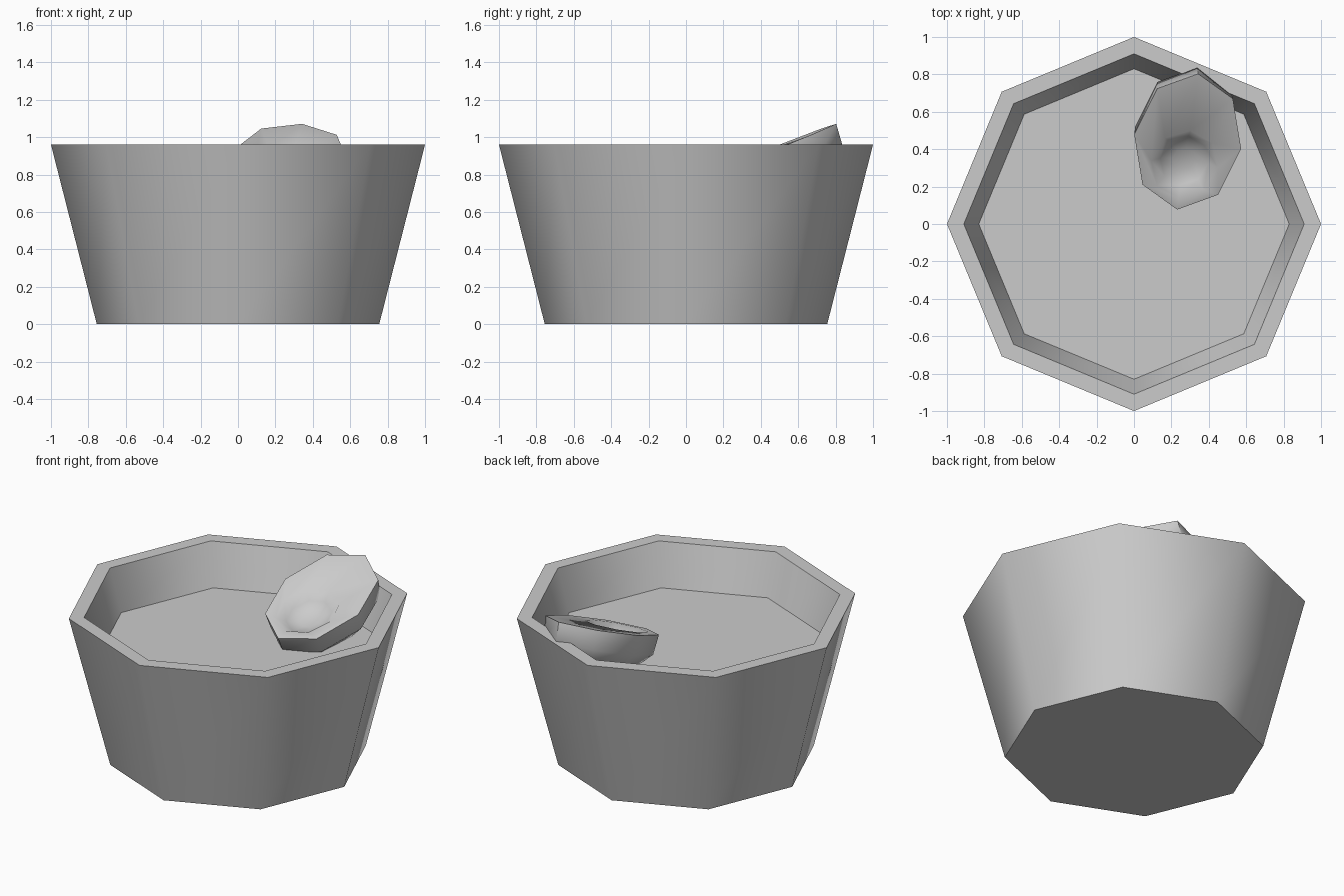
import bpy, bmesh, math
from mathutils import Vector

cube = bpy.data.objects.get("Cube")
if cube:
    bpy.data.objects.remove(cube, do_unlink=True)

SIDES = 8

gray = bpy.data.materials.new("light_gray")
gray.use_nodes = True
gray.diffuse_color = (0.6, 0.6, 0.6, 1)
gray.node_tree.nodes["Principled BSDF"].inputs["Base Color"].default_value = (0.6, 0.6, 0.6, 1)


def loft(name, rings):
    """Skin a stack of rings and cap both ends."""
    bm = bmesh.new()
    loops = [[bm.verts.new(p) for p in ring] for ring in rings]
    for a, b in zip(loops, loops[1:]):
        for i in range(SIDES):
            j = (i + 1) % SIDES
            bm.faces.new((a[i], a[j], b[j], b[i]))
    bm.faces.new(loops[0][::-1])
    bm.faces.new(loops[-1])
    bmesh.ops.recalc_face_normals(bm, faces=bm.faces)
    mesh = bpy.data.meshes.new(name)
    bm.to_mesh(mesh)
    bm.free()
    obj = bpy.data.objects.new(name, mesh)
    bpy.context.collection.objects.link(obj)
    mesh.materials.append(gray)
    bpy.ops.object.select_all(action='DESELECT')
    obj.select_set(True)
    bpy.context.view_layer.objects.active = obj
    bpy.ops.object.shade_smooth_by_angle(angle=math.radians(50))
    return obj


def circle(radius, z):
    angles = [math.tau * i / SIDES for i in range(SIDES)]
    return [Vector((radius * math.cos(a), radius * math.sin(a), z)) for a in angles]


# Tub: tapered outside, flat rim, raised inner floor
loft("tub", [circle(r, z) for r, z in
             ((0.755, 0), (1, 0.96), (0.91, 0.96), (0.83, 0.695))])

# Scoop: tilted oval half shell leaning on the tub's back wall
NORMAL = Vector((0.03, -0.4, 1)).normalized()


def oval(cx, cy, rx, ry, depth):
    """Oval on the tilted face, sunk by depth along its normal."""
    ring = []
    for i in range(SIDES):
        a = math.tau * i / SIDES - math.radians(6)
        dy = ry * math.sin(a)
        x, y = cx + rx * math.cos(a) + 0.07 * dy, cy + dy
        ring.append(Vector((x, y, 0.76 - 0.03 * x + 0.4 * y)) - NORMAL * depth)
    return ring


def hull(scale, depth):
    return oval(0.287, 0.44, 0.29 * scale, 0.365 * scale, depth)


def hollow(radius, depth):
    return oval(0.27, 0.32, radius, radius, depth)


loft("scoop", [hull(0.6, 0.24), hull(0.97, 0.12), hull(1, 0),
               hollow(0.18, 0), hollow(0.13, 0.05), hollow(0.06, 0.075)])
